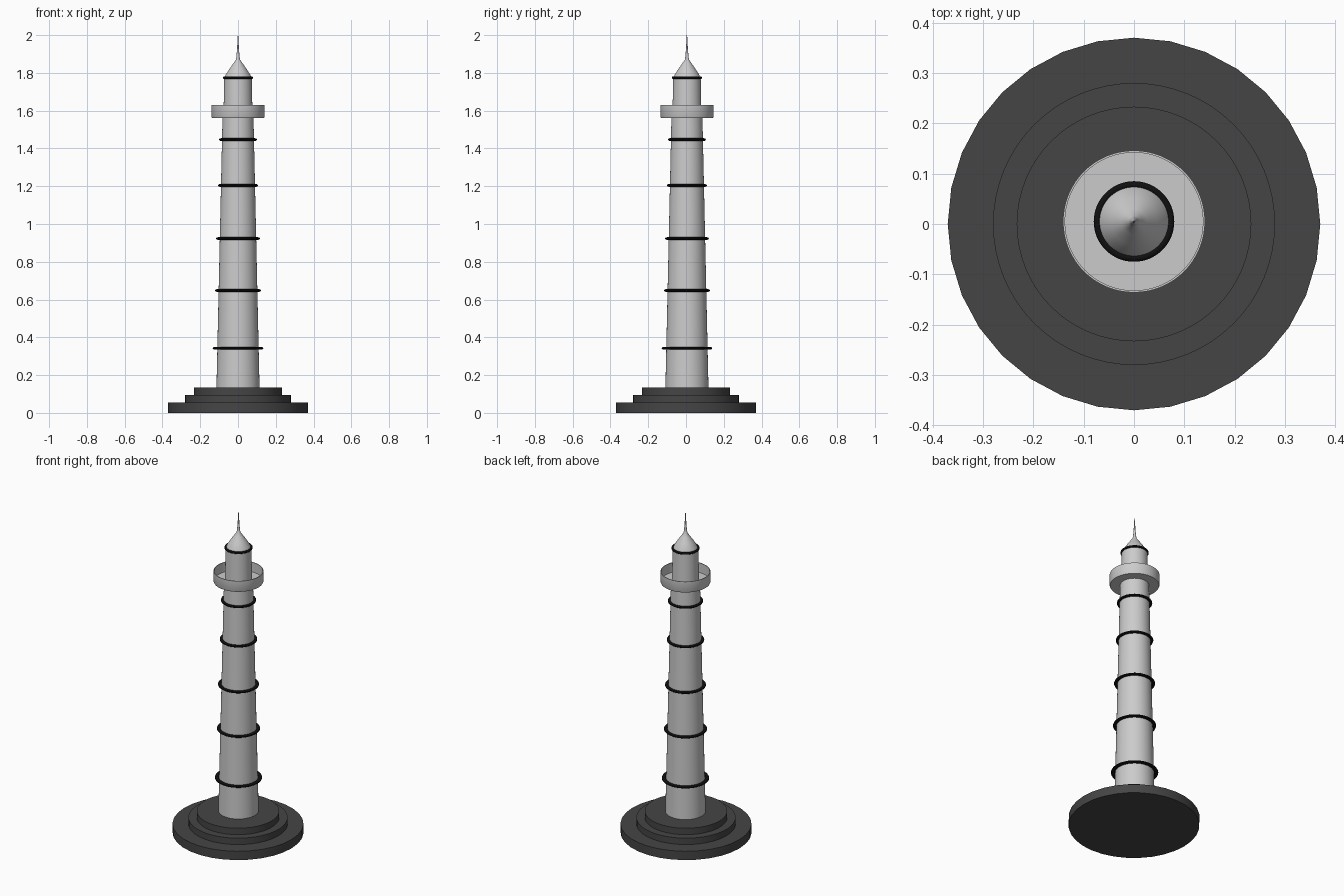
import bpy, math

if "Cube" in bpy.data.objects:
    bpy.data.objects.remove(bpy.data.objects["Cube"])

Y_OFF = 0.005  # the tower sits slightly off the base centre


def material(name, v):
    m = bpy.data.materials.new(name)
    m.diffuse_color = (v, v, v, 1)
    m.use_nodes = True
    m.node_tree.nodes["Principled BSDF"].inputs["Base Color"].default_value = m.diffuse_color
    return m


dark = material("dark_stone", 0.06)
black = material("black_band", 0.005)


def lathe(name, profile, sides, y=0.0, mat=None, closed=False):
    """Revolve (radius, z) points about z; cap the ends or close the loop."""
    verts, faces = [], []
    for r, z in profile:
        for i in range(sides):
            a = 2 * math.pi * i / sides
            verts.append((r * math.cos(a), r * math.sin(a) + y, z))
    n = len(profile)
    for k in range(n if closed else n - 1):
        b, t = k * sides, (k + 1) % n * sides
        for i in range(sides):
            j = (i + 1) % sides
            faces.append((b + i, b + j, t + j, t + i))
    if not closed:
        faces.append(tuple(reversed(range(sides))))
        faces.append(tuple(range((n - 1) * sides, n * sides)))
    me = bpy.data.meshes.new(name)
    me.from_pydata(verts, [], faces)
    ob = bpy.data.objects.new(name, me)
    bpy.context.collection.objects.link(ob)
    if mat:
        me.materials.append(mat)
    bpy.ops.object.select_all(action='DESELECT')
    ob.select_set(True)
    bpy.context.view_layer.objects.active = ob
    bpy.ops.object.shade_smooth_by_angle(angle=math.radians(30))
    return ob


# Stepped base: coarse bottom disc, rounder upper steps
for name, r, z0, z1, sides in (("base_lower", 0.37, 0, 0.055, 32),
                               ("base_middle", 0.28, 0.055, 0.095, 64),
                               ("base_upper", 0.233, 0.095, 0.135, 64)):
    me = lathe(name, [(r, z0), (r, z1)], sides, mat=dark)

# Tapered shaft
lathe("shaft", [(0.114, 0.135), (0.082, 1.565)], 64, Y_OFF)

# Gallery: floor with a thin parapet wall
lathe("gallery", [(0.07, 1.562), (0.138, 1.562), (0.141, 1.568), (0.141, 1.63),
                  (0.137, 1.63), (0.137, 1.57), (0.07, 1.57)], 64, Y_OFF, closed=True)

# Lantern room, curved roof and spire
lathe("lantern", [(0.077, 1.565), (0.073, 1.77)], 64, Y_OFF)
lathe("roof", [(0.072, 1.77), (0.065, 1.79), (0.046, 1.82), (0.025, 1.85),
               (0.011, 1.87), (0.008, 1.89), (0.005, 1.93), (0.001, 2.0)], 64, Y_OFF)

# Flattened torus bands around the tower
for k, (r, z) in enumerate(((0.134, 0.342), (0.122, 0.648), (0.116, 0.923),
                            (0.106, 1.204), (0.1, 1.447), (0.08, 1.775))):
    section = [(r * (0.91 + 0.09 * math.cos(a)), z + 0.007 * math.sin(a))
               for a in (2 * math.pi * i / 12 for i in range(12))]
    lathe(f"band_{k + 1}", section, 64, Y_OFF, black, closed=True)
